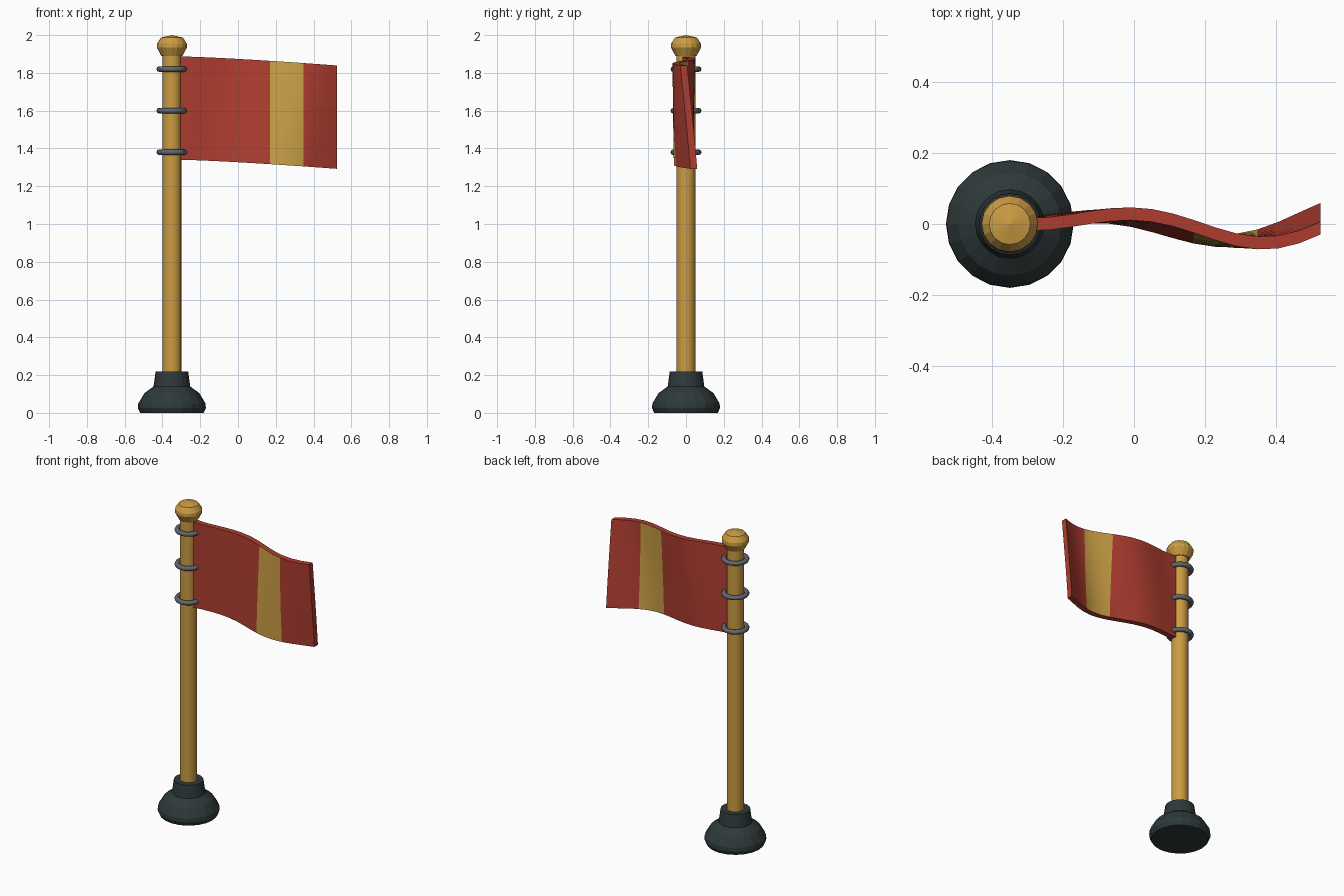
import bpy, bmesh, math

cube = bpy.data.objects.get("Cube")
if cube:
    bpy.data.objects.remove(cube, do_unlink=True)

POLE_X = -0.35


def material(name, rgb):
    m = bpy.data.materials.new(name)
    m.use_nodes = True
    m.diffuse_color = (*rgb, 1)
    m.node_tree.nodes["Principled BSDF"].inputs["Base Color"].default_value = (*rgb, 1)
    return m


gold = material("gold", (0.60, 0.33, 0.055))
red = material("red", (0.43, 0.047, 0.03))
yellow = material("stripe yellow", (0.60, 0.35, 0.06))
dark = material("dark slate", (0.028, 0.041, 0.042))
steel = material("steel grey", (0.12, 0.135, 0.16))


def finish(name, bm, mats, smooth_angle=None):
    bmesh.ops.recalc_face_normals(bm, faces=bm.faces)
    mesh = bpy.data.meshes.new(name)
    bm.to_mesh(mesh)
    bm.free()
    obj = bpy.data.objects.new(name, mesh)
    bpy.context.collection.objects.link(obj)
    for m in mats:
        mesh.materials.append(m)
    if smooth_angle:
        bpy.ops.object.select_all(action='DESELECT')
        obj.select_set(True)
        bpy.context.view_layer.objects.active = obj
        bpy.ops.object.shade_smooth_by_angle(angle=math.radians(smooth_angle))
    return obj


def lathe(name, profile, sides, mat, smooth_angle=None):
    """Turn a (radius, height) profile round the pole axis and cap both ends."""
    bm = bmesh.new()
    rings = []
    for r, z in profile:
        angles = [math.tau * i / sides for i in range(sides)]
        rings.append([bm.verts.new((POLE_X + r * math.cos(a), r * math.sin(a), z)) for a in angles])
    for low, high in zip(rings, rings[1:]):
        for i in range(sides):
            j = (i + 1) % sides
            bm.faces.new((low[i], low[j], high[j], high[i]))
    bm.faces.new(rings[0])
    bm.faces.new(rings[-1])
    bmesh.ops.remove_doubles(bm, verts=bm.verts, dist=0.0005)
    return finish(name, bm, [mat], smooth_angle)


# Stand, pole and knob
lathe("base", [(0.168, 0), (0.18, 0.025), (0.178, 0.05), (0.145, 0.105),
               (0.097, 0.14), (0.086, 0.22)], 20, dark)
lathe("pole", [(0.05, 0.2), (0.05, 1.9)], 20, gold, 30)
lathe("finial", [(0.056, 1.89), (0.08, 1.935), (0.079, 1.955),
                 (0.058, 1.987), (0.0001, 2.0)], 16, gold)

# Rings holding the flag
for name, z in (("lower", 1.38), ("middle", 1.6), ("upper", 1.82)):
    bpy.ops.mesh.primitive_torus_add(location=(POLE_X, 0, z), major_radius=0.067,
                                     minor_radius=0.015, major_segments=24, minor_segments=8)
    ring = bpy.context.object
    ring.name = name + "_ring"
    ring.data.materials.append(steel)
    bpy.ops.object.shade_smooth_by_angle(angle=math.radians(50))

# Waving flag
COLS, ROWS = 14, 8
START, LENGTH, HEIGHT, THICK = -0.305, 0.83, 0.547, 0.036


def flag_point(u, v, side):
    phase = math.pi * (2.07 * u - 0.13) + 0.9 * (1 - v)
    y = 0.063 * u ** 0.7 * math.sin(phase)
    z = 1.34 + HEIGHT * v - 0.048 * u ** 1.3
    return START + LENGTH * u, y + side * THICK / 2, z


bm = bmesh.new()
sheets = [[[bm.verts.new(flag_point(c / COLS, r / ROWS, side)) for r in range(ROWS + 1)]
           for c in range(COLS + 1)] for side in (-1, 1)]
for s in sheets:
    for c in range(COLS):
        for r in range(ROWS):
            bm.faces.new((s[c][r], s[c + 1][r], s[c + 1][r + 1], s[c][r + 1]))
front, back = sheets
for r in (0, ROWS):
    for c in range(COLS):
        bm.faces.new((front[c][r], front[c + 1][r], back[c + 1][r], back[c][r]))
for c in (0, COLS):
    for r in range(ROWS):
        bm.faces.new((front[c][r], front[c][r + 1], back[c][r + 1], back[c][r]))

# Yellow band on both broad sides; the rim stays red
bm.normal_update()
for f in bm.faces:
    u = (f.calc_center_median().x - START) / LENGTH
    if 8 / COLS < u < 11 / COLS and abs(f.normal.z) < 0.7:
        f.material_index = 1
finish("flag", bm, [red, yellow], 40)
